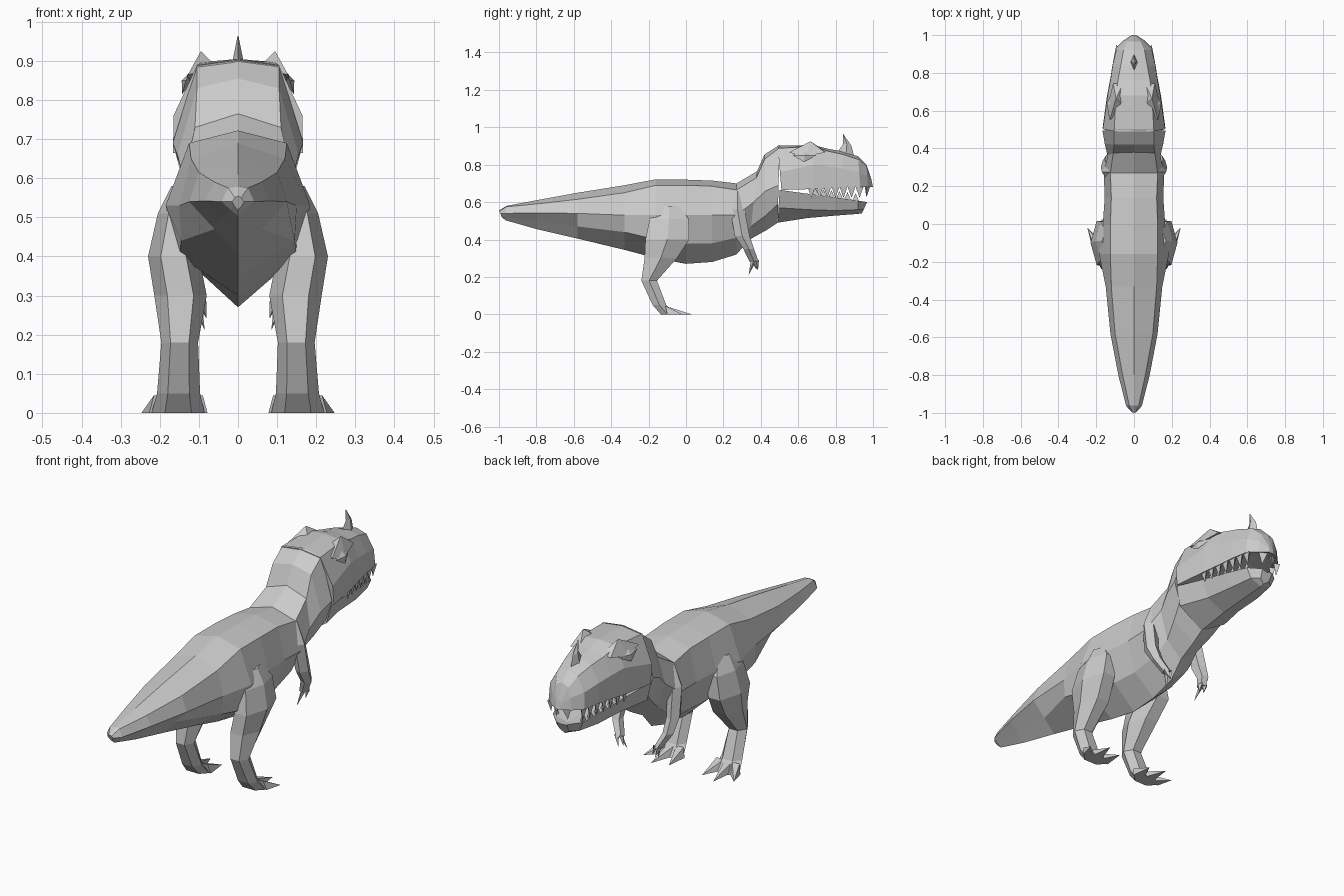
import bpy, bmesh, math
from mathutils import Vector

hide = bpy.data.materials.new("plain grey")
hide.diffuse_color = (0.6, 0.6, 0.6, 1)


def finish(name, bm, mirror=False):
    bmesh.ops.recalc_face_normals(bm, faces=bm.faces)
    me = bpy.data.meshes.new(name)
    bm.to_mesh(me)
    bm.free()
    me.materials.append(hide)
    ob = bpy.data.objects.new(name, me)
    bpy.context.collection.objects.link(ob)
    if mirror:
        m = ob.modifiers.new("mirror", 'MIRROR')
        m.use_clip = False
        m.use_mirror_merge = False
    return ob


def loft(bm, rings):
    """Bridge rings of equal point count and cap both ends."""
    vs = [[bm.verts.new(p) for p in r] for r in rings]
    n = len(vs[0])
    for a, b in zip(vs, vs[1:]):
        for i in range(n):
            j = (i + 1) % n
            bm.faces.new((a[i], a[j], b[j], b[i]))
    bm.faces.new(vs[0])
    bm.faces.new(vs[-1])


def section(y_top, y_bot, z_top, sides, z_bot):
    """Symmetric cross-section, leaning from y_top to y_bot."""
    def y(z):
        return y_top + (y_bot - y_top) * (z_top - z) / (z_top - z_bot)
    right = [(x, y(z), z) for x, z in sides]
    left = [(-x, y(z), z) for x, z in reversed(sides)]
    return [(0, y_top, z_top)] + right + [(0, y_bot, z_bot)] + left


def spike(bm, base, tip):
    """Pyramid from a base outline to a tip."""
    b = [bm.verts.new(p) for p in base]
    t = bm.verts.new(tip)
    bm.faces.new(b)
    for i in range(len(b)):
        bm.faces.new((b[i], b[(i + 1) % len(b)], t))


def oval(c, rx, ry, n=6):
    return [(c[0] + rx * math.cos(2 * math.pi * i / n),
             c[1] + ry * math.sin(2 * math.pi * i / n), c[2]) for i in range(n)]


# Tail, torso and neck
bm = bmesh.new()
loft(bm, [section(*s) for s in (
    (-1.0, -.985, .555, [(.008, .55), (.015, .54), (.01, .53)], .52),
    (-.96, -.965, .58, [(.025, .575), (.042, .54), (.02, .52)], .503),
    (-.80, -.80, .61, [(.06, .59), (.083, .542), (.04, .50)], .456),
    (-.58, -.58, .65, [(.10, .615), (.125, .54), (.06, .47)], .405),
    (-.33, -.33, .69, [(.12, .65), (.15, .53), (.145, .44)], .345),
    (-.16, -.16, .722, [(.125, .69), (.185, .53), (.15, .40)], .30),
    (.0, .0, .72, [(.125, .69), (.165, .53), (.12, .38)], .27),
    (.14, .14, .715, [(.12, .685), (.155, .53), (.11, .38)], .28),
    (.27, .27, .70, [(.125, .665), (.16, .53), (.10, .41)], .32),
    (.38, .34, .765, [(.11, .73), (.14, .60), (.09, .47)], .40),
    (.42, .43, .855, [(.105, .83), (.155, .66), (.115, .53)], .45),
    (.50, .49, .905, [(.105, .89), (.167, .69), (.135, .59)], .49))])
finish("body", bm)

# Skull and snout
bm = bmesh.new()
loft(bm, [section(*s) for s in (
    (.49, .51, .902, [(.105, .888), (.165, .76), (.166, .665)], .668),
    (.68, .68, .905, [(.095, .897), (.14, .80), (.143, .67)], .69),
    (.76, .76, .885, [(.085, .872), (.125, .79), (.127, .675)], .695),
    (.84, .84, .87, [(.07, .855), (.113, .78), (.114, .68)], .70),
    (.92, .93, .845, [(.055, .828), (.093, .76), (.097, .68)], .70),
    (.965, .972, .80, [(.035, .785), (.05, .74), (.055, .68)], .69),
    (.99, 1.0, .725, [(.01, .715), (.012, .70), (.012, .682)], .68))])
finish("upper_head", bm)

# Lower jaw
bm = bmesh.new()
loft(bm, [section(*s) for s in (
    (.50, .49, .655, [(.16, .665), (.135, .57)], .49),
    (.65, .65, .625, [(.13, .645), (.095, .56)], .515),
    (.80, .80, .60, [(.105, .625), (.08, .555)], .528),
    (.92, .92, .585, [(.083, .608), (.06, .56)], .537),
    (.965, .94, .592, [(.03, .60), (.025, .56)], .54))])
finish("lower_jaw", bm)

# Teeth along both lips
bm = bmesh.new()
for i in range(7):
    y = .67 + i * .043
    x = .138 - (y - .67) * .17
    spike(bm, [(x, y - .02, .68), (x, y + .02, .68), (x - .022, y, .685)],
          (x - .008, y, .622))
    y += .0215
    x = .118 - (y - .67) * .17
    z = .636 - (y - .67) * .125
    if i < 6:
        spike(bm, [(x, y - .018, z), (x, y + .018, z), (x - .02, y, z)],
              (x - .005, y, z + .042))
spike(bm, [(.012, .985, .685), (.05, .965, .685), (.025, .955, .685)],
      (.03, .965, .625))
finish("teeth", bm, True)

# Nose horn
bm = bmesh.new()
loft(bm, [[(0, .805, .86), (.02, .855, .85), (0, .90, .84), (-.02, .855, .85)],
          [(0, .84, .91), (.012, .86, .91), (0, .885, .90), (-.012, .86, .91)],
          [(0, .838, .965), (.001, .84, .964), (0, .842, .963), (-.001, .84, .964)]])
finish("nose_horn", bm)

# Brow ridges
bm = bmesh.new()
spike(bm, [(.128, .55, .865), (.137, .64, .845), (.11, .745, .865),
           (.06, .74, .875), (.05, .62, .88)], (.095, .665, .925))
finish("brow", bm, True)

# Eyes under the brows
bm = bmesh.new()
spike(bm, [(.133, .57, .85), (.11, .63, .885), (.115, .70, .85), (.143, .63, .815)],
      (.144, .635, .85))
finish("eye", bm, True)

# Thighs, shins and ankles
bm = bmesh.new()
loft(bm, [oval(*r) for r in (
    ((.13, -.09, .58), .04, .06),
    ((.15, -.09, .51), .055, .12),
    ((.165, -.10, .40), .065, .135),
    ((.147, -.135, .30), .067, .10),
    ((.149, -.197, .18), .047, .048),
    ((.152, -.142, .05), .055, .042),
    ((.153, -.10, .0), .068, .04))])
finish("leg", bm, True)

# Three toes on each foot
bm = bmesh.new()
for base_x, tip in ((.195, (.247, -.02, 0)), (.155, (.17, .03, 0)), (.11, (.09, .005, 0))):
    spike(bm, [(base_x - .032, -.10, 0), (base_x - .02, -.11, .045),
               (base_x + .02, -.11, .045), (base_x + .032, -.10, 0)], tip)
finish("toes", bm, True)

# Arms
bm = bmesh.new()
loft(bm, [oval(*r, 5) for r in (
    ((.11, .275, .66), .02, .02),
    ((.135, .275, .56), .035, .04),
    ((.145, .30, .42), .03, .042),
    ((.14, .335, .35), .026, .03),
    ((.105, .365, .28), .02, .025))])
finish("arm", bm, True)

# Hand claws
bm = bmesh.new()
for dx, dy, tip in ((0, .0, (.085, .335, .21)), (.012, .012, (.10, .385, .235)),
                    (-.012, .008, (.08, .375, .24))):
    spike(bm, [(.105 + dx + .013, .362 + dy, .285), (.105 + dx, .378 + dy, .29),
               (.105 + dx - .013, .362 + dy, .285), (.105 + dx, .345 + dy, .28)], tip)
finish("claws", bm, True)
